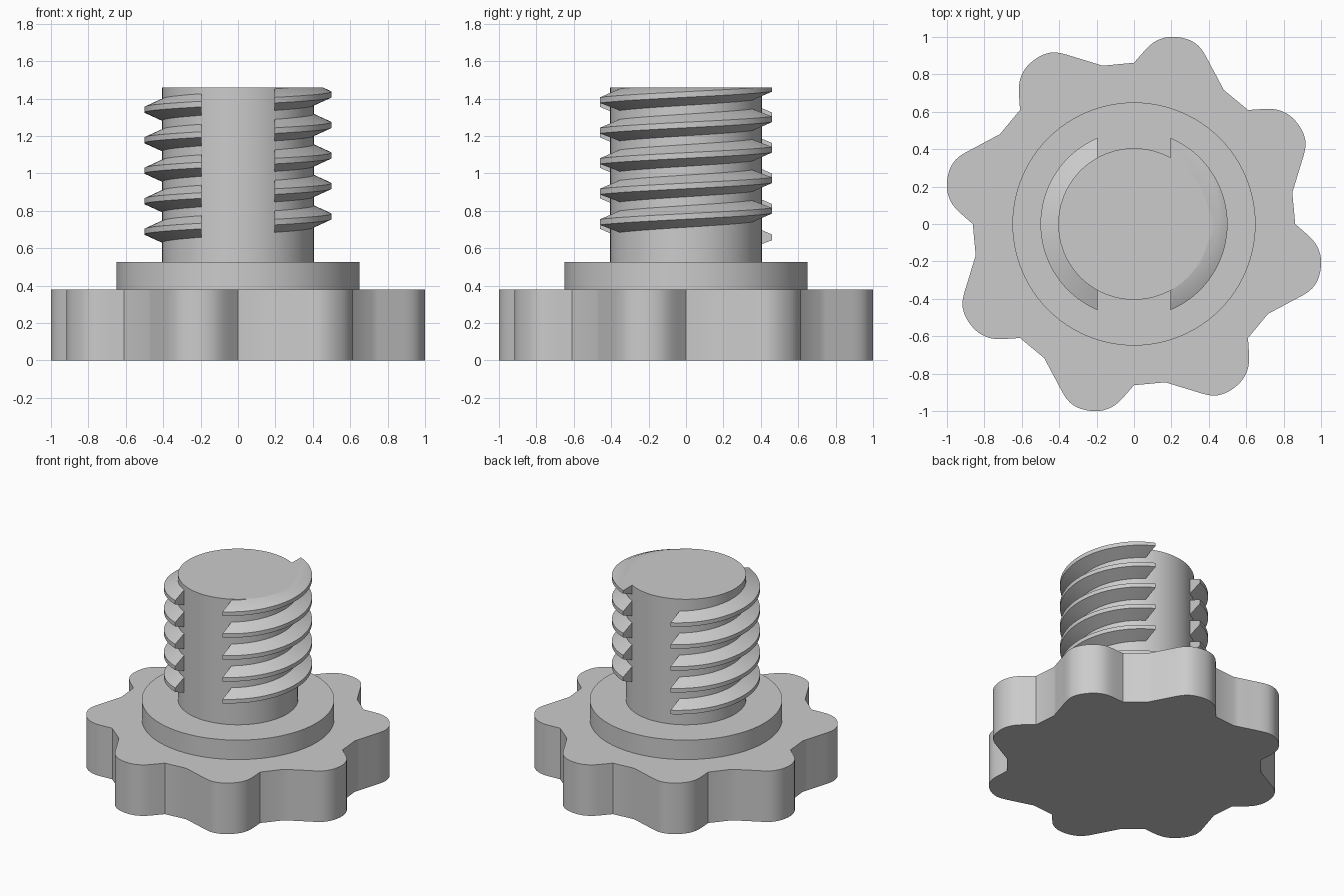
import bpy
import bmesh
from math import pi, sin, cos, acos, radians
from mathutils import Vector, Matrix

cube = bpy.data.objects.get("Cube")
if cube:
    bpy.data.objects.remove(cube, do_unlink=True)

GREY = (0.6, 0.6, 0.6, 1)
grey = bpy.data.materials.new("plain grey")
grey.use_nodes = True
grey.diffuse_color = GREY
grey.node_tree.nodes["Principled BSDF"].inputs["Base Color"].default_value = GREY

SHAFT_R, TOP, PITCH, SLOT = 0.405, 1.46, 0.163, 0.195


def finish(bm, name, angle=25):
    bmesh.ops.recalc_face_normals(bm, faces=bm.faces)
    mesh = bpy.data.meshes.new(name)
    bm.to_mesh(mesh)
    bm.free()
    mesh.materials.append(grey)
    obj = bpy.data.objects.new(name, mesh)
    bpy.context.collection.objects.link(obj)
    bpy.ops.object.select_all(action="DESELECT")
    obj.select_set(True)
    bpy.context.view_layer.objects.active = obj
    bpy.ops.object.shade_smooth_by_angle(angle=radians(angle))
    return obj


def extrude_outline(name, points, z0, z1):
    bm = bmesh.new()
    base = bm.faces.new([bm.verts.new((p[0], p[1], z0)) for p in points])
    top = bmesh.ops.extrude_face_region(bm, geom=[base], use_keep_orig=True)
    verts = [v for v in top["geom"] if isinstance(v, bmesh.types.BMVert)]
    bmesh.ops.translate(bm, verts=verts, vec=(0, 0, z1 - z0))
    return finish(bm, name)


def circle(radius, n=96):
    return [(radius * cos(2 * pi * i / n), radius * sin(2 * pi * i / n)) for i in range(n)]


def smooth_path(pts, steps=4):
    # Catmull-Rom curve through the points
    pts = [Vector(p) for p in pts]
    ext = [2 * pts[0] - pts[1]] + pts + [2 * pts[-1] - pts[-2]]
    out = []
    for a, b, c, d in zip(ext, ext[1:], ext[2:], ext[3:]):
        for s in range(steps):
            t = s / steps
            out.append(0.5 * (2 * b + (c - a) * t + (2 * a - 5 * b + 4 * c - d) * t ** 2
                              + (3 * b - a - 3 * c + d) * t ** 3))
    return out + [pts[-1]]


# Scalloped grip: one skewed lobe repeated eight times
lobe = smooth_path([(0, 0.862), (0.085, 0.955), (0.15, 0.992), (0.22, 1.0), (0.30, 0.982),
                    (0.36, 0.935), (0.417, 0.835), (0.48, 0.717)])
outline = []
for k in range(8):
    turn = Matrix.Rotation(-k * pi / 4, 2)
    outline += [turn @ p for p in lobe]
extrude_outline("grip_knob", outline, 0, 0.38)

# Collar and shaft
extrude_outline("collar", circle(0.65), 0.37, 0.525)
extrude_outline("shaft", circle(SHAFT_R), 0.51, TOP)


# Interrupted thread: helical ridges on two sides, ends cut flat along the slots
def thread_side(name, mid_angle, first_z, steps=32):
    profile = [(0.385, -0.067), (0.5, -0.015), (0.5, 0.015), (0.385, 0.067)]
    bm = bmesh.new()
    for k in range(5):
        rings = []
        for i in range(steps + 1):
            t = 2 * i / steps - 1
            ring = []
            for r, dz in profile:
                a = t * acos(SLOT / r)
                z = first_z + PITCH * (k + a / (2 * pi)) + dz
                ring.append(bm.verts.new((r * cos(a + mid_angle), r * sin(a + mid_angle), z)))
            rings.append(ring)
        for r0, r1 in zip(rings, rings[1:]):
            for j in range(4):
                n = (j + 1) % 4
                bm.faces.new((r0[j], r0[n], r1[n], r1[j]))
        bm.faces.new(rings[0])
        bm.faces.new(rings[-1])
    # Trim level with the shaft top
    cut = bmesh.ops.bisect_plane(bm, geom=bm.verts[:] + bm.edges[:] + bm.faces[:],
                                 plane_co=(0, 0, TOP), plane_no=(0, 0, 1), clear_outer=True)
    rim = [e for e in cut["geom_cut"] if isinstance(e, bmesh.types.BMEdge)]
    if rim:
        bmesh.ops.holes_fill(bm, edges=rim, sides=0)
    return finish(bm, name)


thread_side("right_thread", 0, 0.77)
thread_side("left_thread", pi, 0.77 - PITCH / 2)
